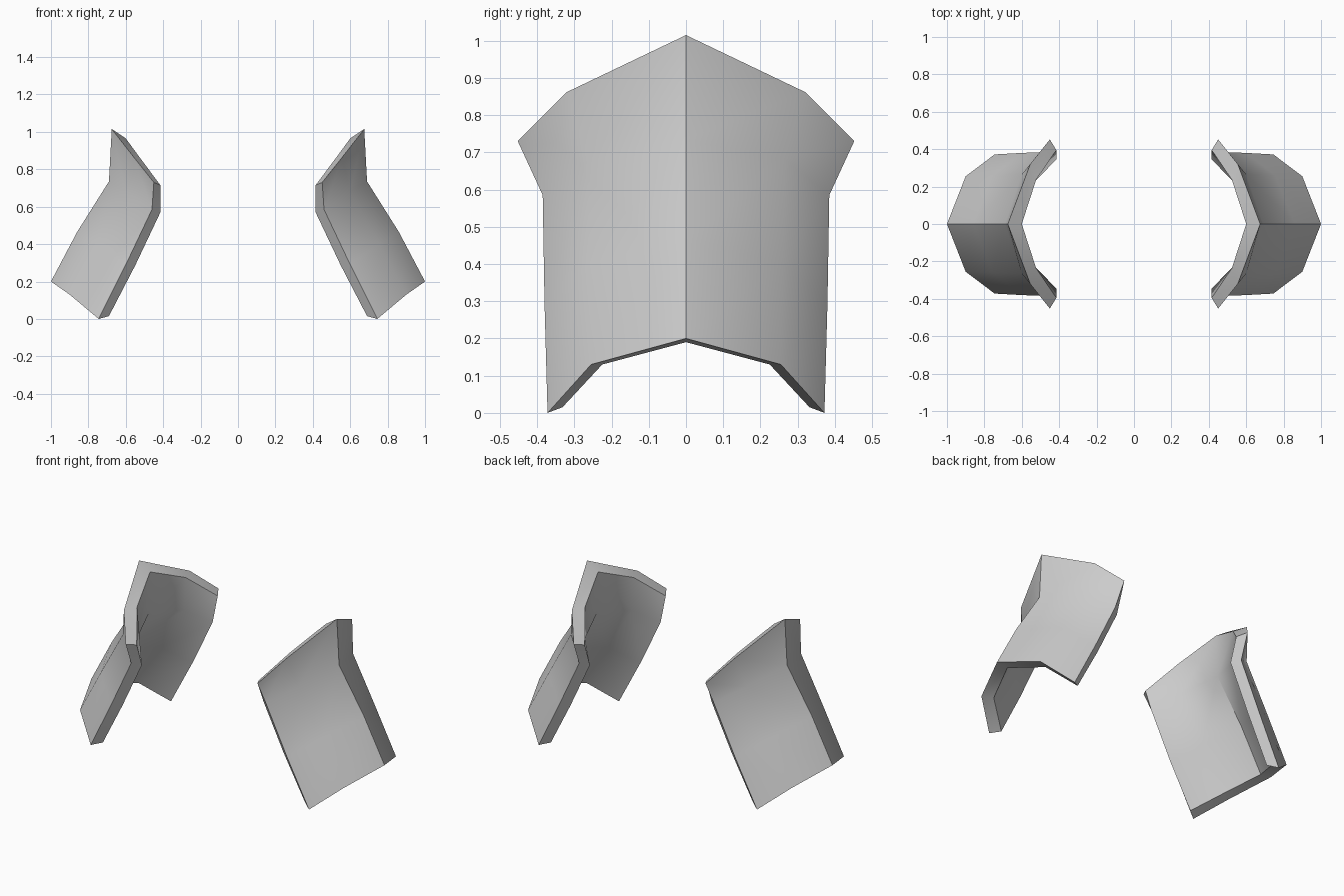
import bpy, bmesh, math

if "Cube" in bpy.data.objects:
    bpy.data.objects.remove(bpy.data.objects["Cube"])

# Half profiles (centre, quarter, edge) per row, bottom to top
OUTER = [
    [(1.0, 0, .20), (.90, .255, .13), (.745, .372, 0)],
    [(.86, 0, .465), (.755, .26, .40), (.60, .38, .29)],
    [(.69, 0, .735), (.60, .265, .68), (.46, .385, .585)],
    [(.675, 0, 1.015), (.555, .32, .862), (.45, .452, .73)],
]
INNER = [
    [(.925, 0, .19), (.835, .225, .13), (.69, .332, .015)],
    [(.785, 0, .445), (.69, .228, .39), (.55, .34, .285)],
    [(.61, 0, .705), (.53, .228, .66), (.415, .345, .57)],
    [(.60, 0, .965), (.523, .237, .86), (.415, .395, .715)],
]


def full_row(half, side):
    """Reflect a half profile across y and place it on the chosen side."""
    pts = [(x, -y, z) for x, y, z in reversed(half[1:])] + half
    return [(side * x, y, z) for x, y, z in pts]


def guard_plate(name, side):
    bm = bmesh.new()
    out = [[bm.verts.new(p) for p in full_row(r, side)] for r in OUTER]
    inn = [[bm.verts.new(p) for p in full_row(r, side)] for r in INNER]
    # curved outer and inner skins
    for grid in (out, inn):
        for a, b in zip(grid, grid[1:]):
            for i in range(4):
                bm.faces.new((a[i], a[i + 1], b[i + 1], b[i]))
    # rim joining the skins
    def border(g):
        return (g[0] + [r[-1] for r in g[1:]] + g[-1][-2::-1]
                + [r[0] for r in g[-2:0:-1]])
    bo, bi = border(out), border(inn)
    for i in range(len(bo)):
        j = (i + 1) % len(bo)
        bm.faces.new((bo[i], bo[j], bi[j], bi[i]))
    bmesh.ops.recalc_face_normals(bm, faces=bm.faces)
    mesh = bpy.data.meshes.new(name)
    bm.to_mesh(mesh)
    bm.free()
    obj = bpy.data.objects.new(name, mesh)
    bpy.context.collection.objects.link(obj)
    bpy.ops.object.select_all(action='DESELECT')
    obj.select_set(True)
    bpy.context.view_layer.objects.active = obj
    bpy.ops.object.shade_smooth_by_angle(angle=math.radians(42))


# Pair of mirrored plates
guard_plate("right_guard_plate", 1)
guard_plate("left_guard_plate", -1)
